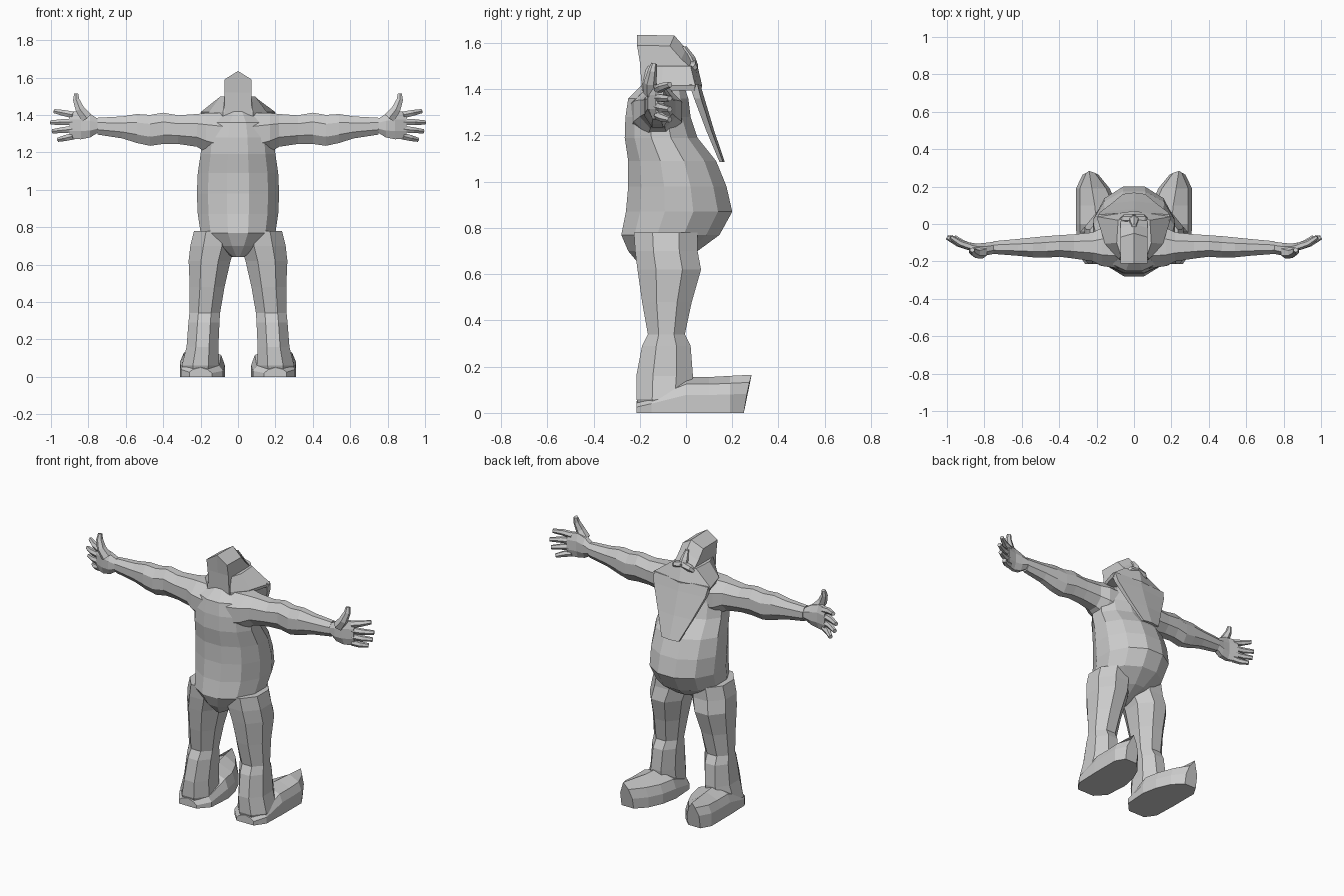
import bpy, bmesh, math
from mathutils import Vector


def oval(center, u, v, n=8):
    """Flat-sided ring around center, circumscribing half-axes u and v."""
    k = 1 / math.cos(math.pi / n)
    c, u, v = Vector(center), Vector(u) * k, Vector(v) * k
    angles = [2 * math.pi * (i + 0.5) / n for i in range(n)]
    return [c + u * math.cos(a) + v * math.sin(a) for a in angles]


def slab(z, x, hw, y0, y1, n=8):
    """Horizontal ring given by height, centre x, half width, back and front."""
    return oval((x, (y0 + y1) / 2, z), (hw, 0, 0), (0, (y1 - y0) / 2, 0), n)


def tube(path, radii, n=6):
    """Rings following a path, for fingers."""
    pts = [Vector(p) for p in path]
    rings = []
    for i, p in enumerate(pts):
        d = (pts[min(i + 1, len(pts) - 1)] - pts[max(i - 1, 0)]).normalized()
        u = d.cross(Vector((0, 1, 0))).normalized()
        rings.append(oval(p, u * radii[i], d.cross(u) * radii[i], n))
    return rings


def loft(name, *skins, mirror=False):
    """Skin one or more stacks of rings into a capped object."""
    bm = bmesh.new()
    for rings in skins:
        vs = [[bm.verts.new(p) for p in r] for r in rings]
        n = len(vs[0])
        for a, b in zip(vs, vs[1:]):
            for i in range(n):
                j = (i + 1) % n
                bm.faces.new((a[i], a[j], b[j], b[i]))
        bm.faces.new(vs[0][::-1])
        bm.faces.new(vs[-1])
    bmesh.ops.recalc_face_normals(bm, faces=bm.faces)
    me = bpy.data.meshes.new(name)
    bm.to_mesh(me)
    bm.free()
    ob = bpy.data.objects.new(name, me)
    bpy.context.collection.objects.link(ob)
    if mirror:
        ob.modifiers.new("Mirror", 'MIRROR')
    return ob


# Torso with big belly: z, half width, back y, front y
torso = [(0.64, 0.03, -0.20, -0.08), (0.70, 0.12, -0.25, 0.05),
         (0.77, 0.20, -0.28, 0.145), (0.87, 0.215, -0.26, 0.20),
         (0.98, 0.22, -0.25, 0.175), (1.09, 0.215, -0.25, 0.13),
         (1.19, 0.20, -0.265, 0.05), (1.28, 0.19, -0.262, 0.02),
         (1.36, 0.16, -0.25, 0.01), (1.42, 0.08, -0.19, -0.01)]
loft("torso", [slab(z, 0, w, a, b, 12) for z, w, a, b in torso])

# Trouser legs: z, centre x, half width, back y, front y
leg = [(0.02, 0.20, 0.09, -0.20, 0.0), (0.06, 0.20, 0.10, -0.215, 0.02),
       (0.16, 0.19, 0.085, -0.215, 0.03), (0.29, 0.182, 0.083, -0.19, 0.02),
       (0.34, 0.178, 0.082, -0.165, -0.005), (0.48, 0.165, 0.093, -0.19, 0.025),
       (0.62, 0.152, 0.112, -0.21, 0.065), (0.70, 0.135, 0.12, -0.22, 0.05),
       (0.78, 0.125, 0.11, -0.225, 0.05)]
loft("leg", [slab(*r) for r in leg], mirror=True)


# Shoes: ridged cross-sections from heel to toe
def shoe_ring(y, x0, x1, h, ridge, lean=0.0):
    return [(x0, y, 0), (x1, y, 0), (x1, y + lean * 0.4, h * 0.5),
            (x1 - 0.02, y + lean * 0.7, h * 0.8), (ridge, y + lean, h),
            (x0 + 0.02, y + lean * 0.7, h * 0.75), (x0, y + lean * 0.4, h * 0.4)]


shoe = [(-0.215, 0.14, 0.26, 0.05, 0.20), (-0.15, 0.08, 0.305, 0.08, 0.20),
        (0.0, 0.07, 0.31, 0.155, 0.20), (0.10, 0.09, 0.31, 0.155, 0.21),
        (0.19, 0.13, 0.31, 0.16, 0.225), (0.25, 0.19, 0.275, 0.165, 0.24, 0.034)]
loft("shoe", [shoe_ring(*r) for r in shoe], mirror=True)

# Arms: x, bottom z, top z, y min, y max
arm = [(0.06, 1.16, 1.41, -0.24, -0.01), (0.17, 1.20, 1.41, -0.225, -0.02),
       (0.22, 1.23, 1.405, -0.20, -0.045), (0.32, 1.245, 1.398, -0.185, -0.055),
       (0.40, 1.245, 1.412, -0.175, -0.06), (0.47, 1.235, 1.40, -0.18, -0.065),
       (0.54, 1.25, 1.405, -0.178, -0.072), (0.62, 1.275, 1.392, -0.17, -0.08),
       (0.75, 1.295, 1.385, -0.16, -0.092)]
# Palm continues the arm
palm = [(0.75, 1.305, 1.38, -0.16, -0.095), (0.79, 1.28, 1.405, -0.168, -0.10),
        (0.84, 1.27, 1.42, -0.16, -0.105), (0.90, 1.272, 1.418, -0.132, -0.095)]


def limb(rows):
    return [oval((x, (c + d) / 2, (a + b) / 2), (0, (d - c) / 2, 0),
                 (0, 0, (b - a) / 2)) for x, a, b, c, d in rows]


loft("arm", limb(arm), mirror=True)

# Fingers: root z, tip z, tip x, then the raised thumb
fingers = []
for z0, z1, x1 in [(1.40, 1.42, 0.98), (1.363, 1.36, 1.0),
                   (1.325, 1.313, 0.99), (1.287, 1.268, 0.96)]:
    xm, zm = (0.88 + x1) / 2, (z0 + z1) / 2
    fingers.append(tube([(0.88, -0.12, z0), (xm, -0.103, zm), (x1, -0.07, z1)],
                        [0.018, 0.016, 0.011]))
fingers.append(tube([(0.81, -0.15, 1.385), (0.845, -0.155, 1.43),
                     (0.865, -0.145, 1.48), (0.865, -0.138, 1.512)],
                    [0.03, 0.024, 0.017, 0.011]))
loft("hand", limb(palm), *fingers, mirror=True)


# Head: side profile spanned across x with a raised centre ridge
profile = [(-0.19, 1.39), (-0.20, 1.52), (-0.212, 1.635), (-0.05, 1.632),
           (-0.0, 1.575), (0.045, 1.49), (0.06, 1.40)]
head = []
for x, drop, inset in [(-0.072, 0.045, 0.02), (0, 0, 0), (0.072, 0.045, 0.02)]:
    head.append([(x, y - (inset if y > -0.1 else 0), z - (drop if z > 1.55 else 0))
                 for y, z in profile])
loft("head", head)


# Beard: flares from the cheeks to a broad collar, then hangs as a flat blade
def flare(z, front_w, back_w, y0, y1, dip=0.0):
    mid = (front_w + back_w) / 2 + 0.015
    ym = y0 + 0.35 * (y1 - y0)
    return [(-back_w, y0, z), (back_w, y0, z), (mid, ym, z),
            (front_w, y1 - 0.01, z), (0, y1 + dip, z),
            (-front_w, y1 - 0.01, z), (-mid, ym, z)]


loft("side_beard", [flare(1.395, 0.19, 0.08, -0.19, 0.045, 0.02),
                    flare(1.415, 0.20, 0.08, -0.19, 0.05, 0.02),
                    flare(1.50, 0.085, 0.07, -0.17, 0.03, 0.02)])


def blade(z, w, y, t, bulge):
    return [(-w, y - t, z), (0, y - t + bulge / 2, z), (w, y - t, z),
            (w, y, z), (0, y + bulge, z), (-w, y, z)]


loft("hanging_beard", [blade(1.42, 0.19, 0.05, 0.035, 0.012),
                       blade(1.36, 0.18, 0.065, 0.03, 0.015),
                       blade(1.22, 0.12, 0.11, 0.022, 0.012),
                       blade(1.085, 0.06, 0.16, 0.015, 0.008)])

# Moustache and nose
loft("moustache", tube([(0.005, 0.03, 1.505), (0.05, 0.03, 1.495), (0.09, 0.01, 1.465)],
                       [0.02, 0.018, 0.006]), mirror=True)
loft("nose", [slab(1.515, 0, 0.025, -0.01, 0.045, 6), slab(1.54, 0, 0.022, -0.02, 0.035, 6),
              slab(1.585, 0, 0.01, -0.035, 0.0, 6)])
